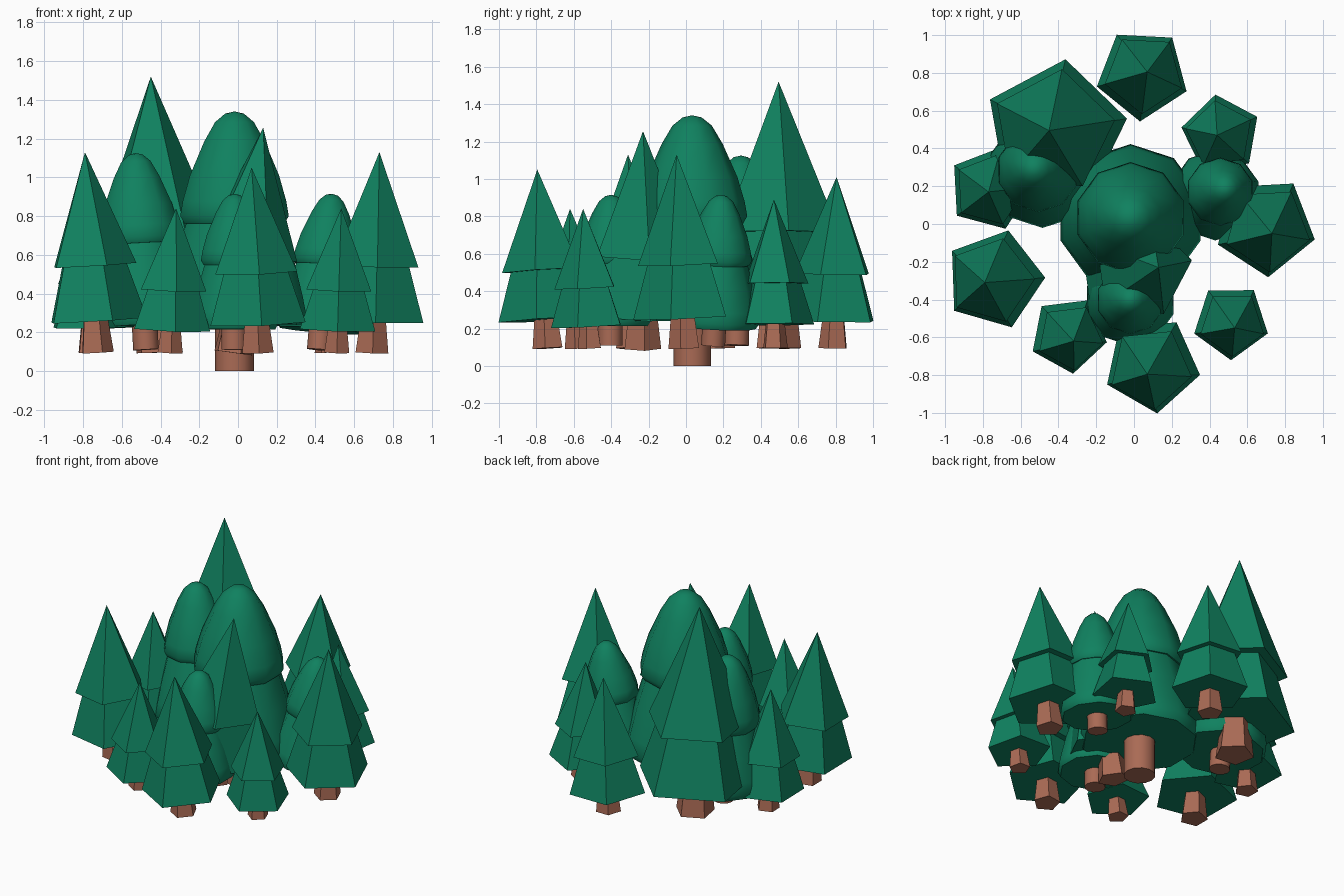
import bpy, bmesh, math
from mathutils import Vector

cube = bpy.data.objects.get("Cube")
if cube:
    bpy.data.objects.remove(cube, do_unlink=True)


def material(name, rgb):
    mat = bpy.data.materials.new(name)
    mat.use_nodes = True
    mat.diffuse_color = (*rgb, 1)
    mat.node_tree.nodes["Principled BSDF"].inputs["Base Color"].default_value = (*rgb, 1)
    return mat


LEAF = material("pine green", (0.005, 0.22, 0.115))
BARK = material("bark brown", (0.40, 0.145, 0.09))


def lathe(name, profile, sides, turn, base, lean, mat, smooth):
    """Spin (radius, height) points into a closed solid whose axis follows lean."""
    bm = bmesh.new()
    rings = []
    for r, h in profile:
        if r == 0:
            rings.append([bm.verts.new((0, 0, h))])
            continue
        ring = []
        for i in range(sides):
            a = math.radians(turn) + math.tau * i / sides
            ring.append(bm.verts.new((r * math.cos(a), r * math.sin(a), h)))
        rings.append(ring)
    for low, high in zip(rings, rings[1:]):
        for i in range(sides):
            j = (i + 1) % sides
            if len(high) == 1:
                bm.faces.new((low[i], low[j], high[0]))
            else:
                bm.faces.new((low[i], low[j], high[j], high[i]))
    bm.faces.new(rings[0][::-1])
    if len(rings[-1]) > 1:
        bm.faces.new(rings[-1])
    mesh = bpy.data.meshes.new(name)
    bm.to_mesh(mesh)
    bm.free()
    obj = bpy.data.objects.new(name, mesh)
    bpy.context.collection.objects.link(obj)
    mesh.materials.append(mat)
    obj.location = base
    obj.rotation_mode = "QUATERNION"
    obj.rotation_quaternion = Vector((0, 0, 1)).rotation_difference(lean)
    if smooth:
        bpy.ops.object.select_all(action="DESELECT")
        obj.select_set(True)
        bpy.context.view_layer.objects.active = obj
        bpy.ops.object.shade_smooth_by_angle(angle=math.radians(50))
    return obj


def pine(name, x, y, radius, turn, tip):
    """Five-sided pine with two flat-faced tiers and a tapered trunk."""
    base = Vector((x, y, 0.095))
    lean = Vector(tip) - base
    h = lean.length
    parts = {
        "trunk": ([(0.33, 0), (0.24, 0.2)], BARK),
        "lower_tier": ([(1, 0.16), (0.66, 0.45)], LEAF),
        "upper_tier": ([(0.86, 0.435), (0, 1)], LEAF),
    }
    for part, (profile, mat) in parts.items():
        points = [(r * radius, z * h) for r, z in profile]
        lathe(f"{name}_{part}", points, 5, turn, base, lean, mat, False)


def round_tree(name, base, radius, trunk_radius, skirt, tip):
    """Smooth domed tree with two rounded tiers and a straight trunk."""
    base = Vector(base)
    lean = Vector(tip) - base
    start = skirt - base.z
    h = lean.length - start
    lower = [(0.93, 0), (1, 0.045), (0.95, 0.13), (0.83, 0.3), (0.65, 0.5)]
    upper = [(0.70, 0.475), (0.755, 0.51), (0.72, 0.58), (0.62, 0.70), (0.42, 0.86),
             (0.27, 0.95), (0.13, 0.99), (0, 1)]
    for part, profile in (("lower_tier", lower), ("upper_tier", upper)):
        points = [(r * radius, start + z * h) for r, z in profile]
        lathe(f"{name}_{part}", points, 10, 18, base, lean, LEAF, True)
    lathe(f"{name}_trunk", [(trunk_radius, 0), (trunk_radius, start + 0.03)],
          12, 0, base, lean, BARK, True)


# Pines: base x, base y, skirt radius, turn in degrees, tip
pine("tall_back_pine", -0.41, 0.49, 0.385, 10, (-0.45, 0.495, 1.52))
pine("back_pine", 0.04, 0.79, 0.25, 51, (0.07, 0.805, 1.01))
pine("front_pine", 0.10, -0.735, 0.26, 60, (0.07, -0.795, 1.05))
pine("front_left_pine", 0.51, -0.51, 0.205, 54, (0.533, -0.55, 0.84))
pine("front_right_pine", -0.353, -0.58, 0.208, 61, (-0.32, -0.62, 0.84))
pine("right_pine", -0.73, -0.29, 0.27, 2, (-0.79, -0.31, 1.13))
pine("left_pine", 0.69, -0.005, 0.27, 57, (0.73, -0.05, 1.13))
pine("back_left_pine", 0.465, 0.475, 0.213, 26, (0.44, 0.47, 0.89))
pine("back_right_pine", -0.76, 0.19, 0.227, 3, (-0.77, 0.17, 0.91))
pine("inner_pine", -0.03, -0.235, 0.315, 8, (0.13, -0.23, 1.255))

# Round trees: base, skirt radius, trunk radius, skirt height, tip
round_tree("center_round_tree", (-0.018, 0.033, 0), 0.39, 0.1, 0.24, (-0.018, 0.033, 1.34))
round_tree("right_round_tree", (-0.475, 0.27, 0.11), 0.295, 0.066, 0.235, (-0.53, 0.295, 1.125))
round_tree("front_round_tree", (-0.02, -0.405, 0.11), 0.24, 0.066, 0.215, (-0.018, -0.40, 0.915))
round_tree("left_round_tree", (0.42, 0.145, 0.11), 0.24, 0.064, 0.21, (0.485, 0.19, 0.915))
